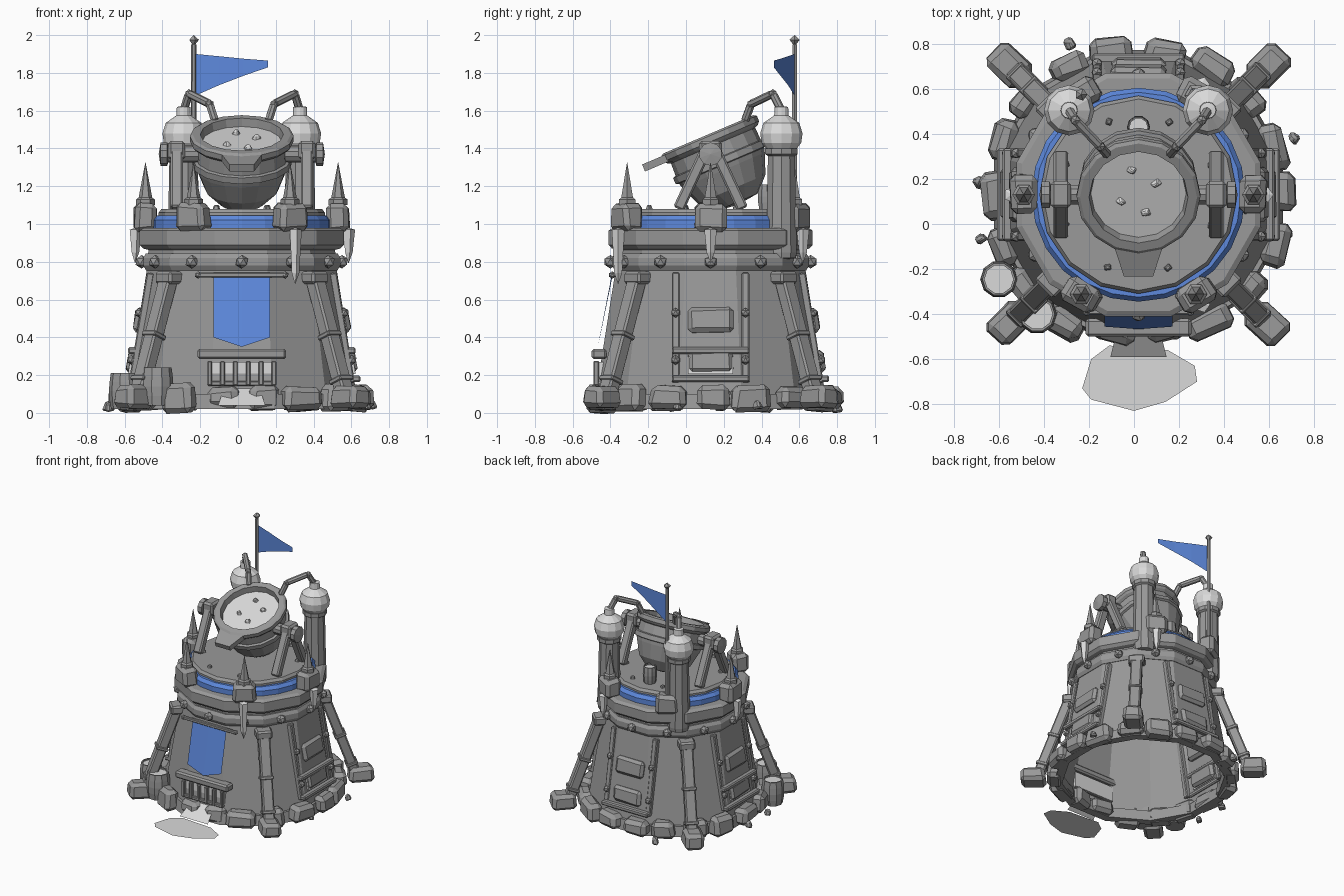
import bpy, bmesh, math, random
from math import sin, cos, pi, radians
from mathutils import Matrix, Vector

if "Cube" in bpy.data.objects:
    bpy.data.objects.remove(bpy.data.objects["Cube"])
random.seed(4)
AXIS = Vector((0.02, 0.13, 0))   # tower axis; all parts are placed relative to it


def material(name, rgb):
    m = bpy.data.materials.new(name)
    m.diffuse_color = (*rgb, 1)
    m.use_nodes = True
    m.node_tree.nodes["Principled BSDF"].inputs["Base Color"].default_value = m.diffuse_color
    return m


STONE = material("grey stone", (0.32, 0.32, 0.32))
PALE = material("pale grey", (0.70, 0.70, 0.70))
BLUE = material("blue cloth", (0.11, 0.25, 0.72))


def finish(name, bm, mat, recalc=True):
    if recalc:
        bmesh.ops.recalc_face_normals(bm, faces=bm.faces)
    bmesh.ops.translate(bm, verts=bm.verts, vec=AXIS)
    me = bpy.data.meshes.new(name)
    bm.to_mesh(me)
    bm.free()
    me.materials.append(mat)
    ob = bpy.data.objects.new(name, me)
    bpy.context.collection.objects.link(ob)
    return ob


def T(x, y, z):
    return Matrix.Translation((x, y, z))


def R(deg, axis='Z'):
    return Matrix.Rotation(radians(deg), 4, axis)


def box(name, size, mat=STONE, m=Matrix(), bevel=0.012, taper=1.0, jitter=0.0):
    bm = bmesh.new()
    bmesh.ops.create_cube(bm, size=1)
    for v in bm.verts:
        k = taper if v.co.z > 0 else 1
        v.co = Vector((v.co.x * size[0] * k, v.co.y * size[1] * k, v.co.z * size[2]))
        v.co += Vector([random.uniform(-jitter, jitter) for _ in range(3)])
    if bevel:
        bmesh.ops.bevel(bm, geom=bm.edges[:], offset=bevel, segments=1, affect='EDGES')
    bmesh.ops.transform(bm, matrix=m, verts=bm.verts)
    return finish(name, bm, mat)


def beam(name, p, q, w, d, mat=STONE, bevel=0.01):
    p, q = Vector(p), Vector(q)
    rot = (q - p).to_track_quat('Z', 'Y').to_matrix().to_4x4()
    return box(name, (w, d, (q - p).length), mat, Matrix.Translation((p + q) / 2) @ rot, bevel)


def lathe(name, profile, n, mat=STONE, m=Matrix(), turn=0.0, closed=False):
    bm = bmesh.new()
    rings = []
    for r, z in profile:
        if r == 0:
            rings.append([bm.verts.new((0, 0, z))] * n)
        else:
            rings.append([bm.verts.new((r * cos(2 * pi * (i + turn) / n), r * sin(2 * pi * (i + turn) / n), z))
                          for i in range(n)])
    pairs = list(zip(rings, rings[1:])) + ([(rings[-1], rings[0])] if closed else [])
    for a, b in pairs:
        for i in range(n):
            j = (i + 1) % n
            bm.faces.new(list(dict.fromkeys([a[i], a[j], b[j], b[i]])))
    bmesh.ops.transform(bm, matrix=m, verts=bm.verts)
    return finish(name, bm, mat)


def ball(name, r, loc, mat=STONE, sub=1):
    bm = bmesh.new()
    bmesh.ops.create_icosphere(bm, subdivisions=sub, radius=r, matrix=T(*loc))
    return finish(name, bm, mat)


def sheet(name, rows, mat):
    bm = bmesh.new()
    vs = [[bm.verts.new(p) for p in row] for row in rows]
    for a, b in zip(vs, vs[1:]):
        for i in range(len(a) - 1):
            bm.faces.new((a[i], a[i + 1], b[i + 1], b[i]))
    return finish(name, bm, mat, False)


def polar(r, deg, z):
    return (r * cos(radians(deg)), r * sin(radians(deg)), z)


def wall(z):
    return 0.62 - 0.165 * z


# tower shell, open below, with cornice rings and deck
lathe("tower_wall", [(0.64, 0.03), (0.52, 0.76), (0.51, 0.88)], 12, turn=.5)
lathe("foot_ring", [(0.60, 0.02), (0.665, 0.02), (0.65, 0.10), (0.60, 0.10)], 12, turn=.5, closed=True)
lathe("lower_cornice", [(0.50, 0.755), (0.525, 0.755), (0.54, 0.78), (0.54, 0.82), (0.525, 0.845), (0.50, 0.845)],
      12, turn=.5, closed=True)
lathe("upper_cornice", [(0.50, 0.86), (0.54, 0.87), (0.56, 0.89), (0.56, 0.965), (0.535, 0.98), (0.44, 0.98)],
      12, turn=.5)
lathe("blue_band", [(0.475, 0.97), (0.475, 1.02), (0.455, 1.045), (0.42, 1.045)], 24, BLUE)
lathe("deck", [(0.44, 1.03), (0.44, 1.06), (0.425, 1.08), (0, 1.08)], 16)
for i in range(12):
    ball("cornice_stud", 0.036, polar(0.53, 30 * i, 0.80))
for i in range(8):
    box("deck_chip", (0.035, 0.03, 0.03), STONE, T(*polar(0.35, 45 * i + 22, 1.085)) @ R(37 * i), 0.004, 0.6)

# battlement blocks, spikes and pale drips
for a in (0, 60, 120, 180, 240, 300):
    box("battlement_block", (0.125, 0.175, 0.15), STONE, T(*polar(0.51, a, 1.035)) @ R(a), 0.025, 0.92, 0.008)
    if a != 120:
        lathe("spike", [(0.05, 1.10), (0.05, 1.13), (0.036, 1.14), (0, 1.33)], 6, STONE, T(*polar(0.51, a, 0)))
    if a in (0, 60, 180, 300):
        n = 0.25 if a == 300 else 0.14
        lathe("drip", [(0, 0.93 - n), (0.022, 0.99 - n), (0.035, 0.97), (0, 0.98)], 5, PALE,
              T(*polar(0.565, a, 0)))

# corner buttresses
for sx in (-1, 1):
    for sy in (-1, 1):
        a = math.degrees(math.atan2(sy, sx))
        box("buttress_foot", (0.19, 0.15, 0.12), STONE, T(sx * .575, sy * .575, .085) @ R(a), .025, .9, .008)
        foot, top = Vector((sx * .545, sy * .545, .10)), Vector((sx * .385, sy * .385, .72))
        bm_dir = (top - foot).normalized()
        rot = Matrix((bm_dir.cross(Vector((-sy, sx, 0)).normalized()), Vector((-sy, sx, 0)).normalized(), bm_dir))
        rot = rot.transposed().to_4x4()
        box("buttress_beam", (.075, .085, .66), STONE, Matrix.Translation((foot + top) / 2) @ rot, .01)
        for t in (.12, .5):
            box("buttress_collar", (.09, .1, .025), STONE, Matrix.Translation(foot.lerp(top, t)) @ rot, .005)
        box("buttress_head", (.13, .12, .065), STONE, T(sx * .375, sy * .375, .715) @ R(a), .012)

# loose stones around the foot
for i in range(18):
    a = 20 * i + random.uniform(-2, 2)
    r = 0.60 if i in (13, 14) else random.uniform(.635, .66)
    box("base_stone", (.12, random.uniform(.17, .23), random.uniform(.11, .15)), STONE,
        T(*polar(r, a, .08)) @ R(a + random.uniform(-8, 8)), .028, .88, .012)
for x, y, z in ((-.71, .06, .04), (.69, .25, .04), (-.30, .67, .03), (-.70, -.2, .03), (.66, -.17, .04)):
    box("rubble", (.06, .05, .045), STONE, T(x, y, z) @ R(200 * x), .01, .6, .01)

# framed panels on right, back and left
for a in (0, 90, 180):
    m = R(a)
    for s in (-1, 1):
        beam("panel_post", m @ Vector((wall(.16) - .015, s * .185, .16)),
             m @ Vector((wall(.74) - .015, s * .185, .74)), .04, .04, bevel=.006)
        for z in (.28, .53):
            ball("panel_stud", .026, m @ Vector((wall(z) + .01, s * .185, z)))
    for z in ((.33, .18) if a != 90 else (.18,)):
        box("panel_rail", (.045, .41, .035), STONE, m @ T(wall(z) + .015, 0, z), .008)
    for z, h in ((.49, .135), (.27, .12)):
        box("panel_slab", (.06, .24, h), STONE, m @ T(wall(z), 0, z) @ R(-9, 'Y'), .02, 1, .006)
    if a != 90:
        box("panel_glow", (.02, .24, .09), PALE, m @ T(wall(.24) + .005, 0, .25) @ R(-9, 'Y'), 0)

# front grate, spout and puddle
box("grate_lintel", (.47, .08, .055), STONE, T(0, -.59, .312), .012)
box("grate_glow", (.36, .03, .12), PALE, T(0, -.575, .21), 0)
box("grate_sill", (.36, .05, .025), STONE, T(0, -.59, .155), .005)
for i in range(6):
    box("grate_bar", (.025, .03, .13), STONE, T(-.17 + .068 * i, -.605, .21), .005)
sheet("spout", [[(-.125, -.72, .04), (.125, -.72, .04)], [(-.09, -.58, .145), (.09, -.58, .145)]], PALE)
bm = bmesh.new()
bm.faces.new([bm.verts.new((x, y, .004)) for x, y in (
    (-.25, -.86), (-.21, -.91), (-.02, -.96), (.12, -.92), (.26, -.83), (.25, -.76), (.13, -.69), (-.13, -.67),
    (-.21, -.73))])
finish("puddle", bm, PALE, False)

# hanging banner and rod
sheet("banner", [[(-.15, -.586 + .0, .40), (0, -.597, .35), (.15, -.586, .40)],
                 [(-.15, -.52, .72), (0, -.525, .72), (.15, -.52, .72)]], BLUE)
beam("banner_rod", (-.23, -.52, .73), (.23, -.52, .73), .025, .025, bevel=.005)
for s in (-1, 1):
    ball("rod_end", .02, (s * .23, -.52, .73))

# tilted cauldron with pale contents
tilt = T(0, -.01, 1.47) @ R(23, 'X')
lathe("cauldron", [(0, -.40), (.12, -.385), (.195, -.31), (.238, -.2), (.245, -.175), (.262, -.17), (.262, -.135),
                   (.245, -.13), (.242, -.06), (.262, -.05), (.275, -.035), (.275, -.005), (.26, .005),
                   (.22, .005), (.208, -.06)], 16, STONE, tilt)
lathe("cauldron_contents", [(.212, -.04), (0, -.04)], 16, PALE, tilt)
for x, y in ((-.03, .11), (.08, .05), (-.08, -.04), (.03, -.09)):
    box("floating_chunk", (.045, .035, .03), PALE, tilt @ T(x, y, -.03) @ R(500 * x), .005, .5, .006)
bm = bmesh.new()
bmesh.ops.create_cube(bm, size=1)
for v in bm.verts:
    v.co = Vector((v.co.x * (.13 if v.co.y < 0 else .22), -.31 + v.co.y * .15, -.025 + v.co.z * .04))
bmesh.ops.transform(bm, matrix=tilt, verts=bm.verts)
finish("pouring_lip", bm, STONE)

# cauldron A-frames with axles
for s in (-1, 1):
    for y in (-.17, .17):
        beam("frame_leg", (s * .345, y, 1.08), (s * .345, y * .12, 1.40), .065, .06)
    box("frame_head", (.09, .12, .1), STONE, T(s * .345, 0, 1.39), .015)
    lathe("axle", [(0, .23), (.045, .23), (.045, .39), (.062, .395), (.062, .43), (0, .44)], 10, STONE,
          T(0, 0, 1.37) @ R(90 * s, 'Y'))

# rear chimneys with pale domes and feed pipes
for s in (-1, 1):
    m = T(s * .308, .375, 0)
    lathe("chimney", [(0, .81), (.08, .82), (.085, .85), (.075, 1.36), (.09, 1.37), (.09, 1.40), (0, 1.40)],
          10, STONE, m)
    lathe("chimney_dome", [(.075, 1.39), (.105, 1.43), (.112, 1.48), (.095, 1.535), (.045, 1.57), (.038, 1.575),
                           (.036, 1.62), (0, 1.625)], 12, PALE, m)
    path = [(s * .308, .375, 1.60), (s * .28, .33, 1.69), (s * .17, .215, 1.635), (s * .14, .18, 1.54)]
    for p, q in zip(path, path[1:]):
        beam("feed_pipe", p, q, .04, .04, bevel=.011)
    for p in path[1:3]:
        ball("pipe_elbow", .024, p)

# barrels
for x, y, z, r, h in ((-.45, -.53, .04, .085, .20), (-.62, -.375, .02, .08, .19), (0, .30, 1.08, .05, .13)):
    m = T(x, y, z)
    lathe("barrel", [(0, 0), (r * .9, 0), (r, h * .25), (r * 1.04, h * .5), (r, h * .75), (r * .92, h),
                     (r * .8, h), (r * .8, h - .015)], 10, STONE, m)
    lathe("barrel_fill", [(r * .82, h - .012), (0, h - .012)], 10, PALE, m)

# flagpole and waving flag
lathe("flagpole", [(.016, 1.0), (.014, 1.95), (0, 1.955)], 6, STONE, T(-.255, .445, 0))
lathe("pole_finial", [(0, 1.94), (.028, 1.975), (.012, 1.99), (0, 2.0)], 5, STONE, T(-.255, .445, 0))
rows = [(-.245, .445, 1.90, 1.68), (-.12, .41, 1.888, 1.735), (.01, .37, 1.875, 1.785), (.14, .335, 1.865, 1.83)]
sheet("flag", [[(x, y, b), (x, y, t)] for x, y, t, b in reversed(rows)], BLUE)
